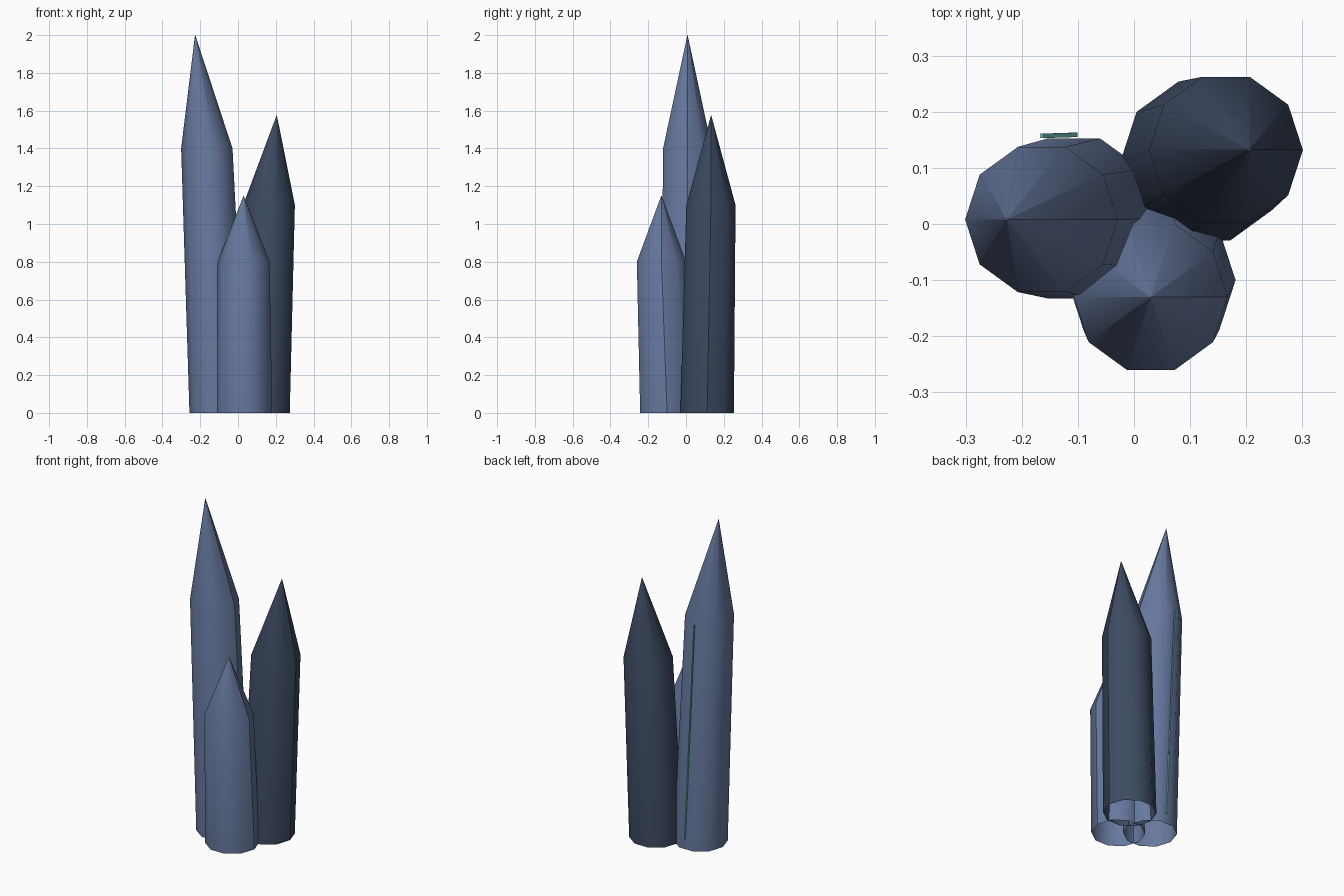
import bpy, bmesh, math
from mathutils import Vector

if "Cube" in bpy.data.objects:
    bpy.data.objects.remove(bpy.data.objects["Cube"])

SIDES = 10


def material(name, color):
    m = bpy.data.materials.new(name)
    m.diffuse_color = color
    m.use_nodes = True
    m.node_tree.nodes["Principled BSDF"].inputs["Base Color"].default_value = m.diffuse_color
    return m


def finish(name, bm, mat, smooth):
    bmesh.ops.recalc_face_normals(bm, faces=bm.faces)
    me = bpy.data.meshes.new(name)
    bm.to_mesh(me)
    bm.free()
    for p in me.polygons:
        p.use_smooth = smooth
    me.materials.append(mat)
    ob = bpy.data.objects.new(name, me)
    bpy.context.collection.objects.link(ob)
    return ob


def crystal(name, base, r_base, shoulder, r_shoulder, tip, mat):
    """Leaning ten-sided column, open underneath, with an off-centre point."""
    bm = bmesh.new()

    def ring(centre, r):
        return [bm.verts.new((centre[0] + r * math.cos(math.tau * i / SIDES),
                              centre[1] + r * math.sin(math.tau * i / SIDES),
                              centre[2])) for i in range(SIDES)]

    # the point is a minute ring, so shading fans out cleanly from it
    rings = [ring(base, r_base), ring(shoulder, r_shoulder), ring(tip, 0.0008)]
    for a, b in zip(rings, rings[1:]):
        for i in range(SIDES):
            j = (i + 1) % SIDES
            bm.faces.new((a[i], a[j], b[j], b[i]))
        # one crisp edge down the +x side
        bm.edges.get((a[0], b[0])).smooth = False
    return finish(name, bm, mat, True)


def strip(name, start, end, width, depth, mat):
    """Thin straight bar between two points."""
    start, end = Vector(start), Vector(end)
    bm = bmesh.new()
    bmesh.ops.create_cube(bm, size=1)
    axis = end - start
    rot = Vector((0, 0, 1)).rotation_difference(axis.normalized())
    for v in bm.verts:
        local = Vector((v.co.x * width, v.co.y * depth, v.co.z * axis.length))
        v.co = rot @ local + (start + end) / 2
    return finish(name, bm, mat, False)


blue = material("blue_crystal", (0.135, 0.19, 0.345, 1))
dark = material("dark_crystal", (0.046, 0.068, 0.12, 1))
teal = material("glowing_vein", (0.2, 0.75, 0.7, 1))

# Three crystals leaning outwards from a shared root
crystal("tall_crystal", (-0.107, 0.01, 0), 0.15,
        (-0.165, 0.008, 1.4), 0.136, (-0.227, 0.008, 2.0), blue)
crystal("dark_crystal", (0.125, 0.112, 0), 0.149,
        (0.164, 0.132, 1.1), 0.137, (0.205, 0.133, 1.575), dark)
crystal("short_crystal", (0.031, -0.10, 0), 0.15,
        (0.03, -0.13, 0.8), 0.137, (0.03, -0.13, 1.15), blue)

# Vein on the back of the tall crystal
strip("vein", (-0.103, 0.159, 0.06), (-0.165, 0.157, 1.39), 0.005, 0.008, teal)
